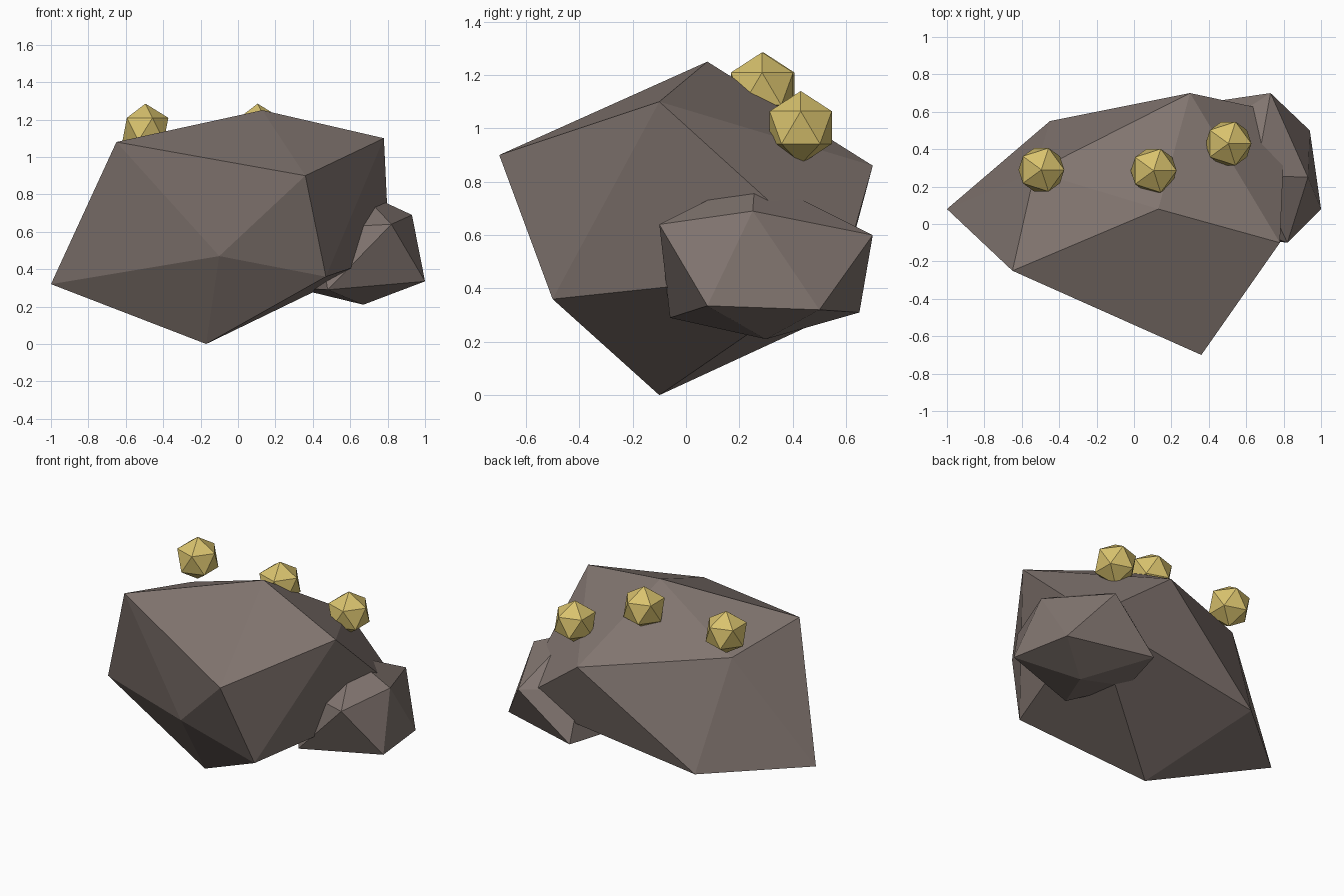
import bpy, bmesh

cube = bpy.data.objects.get("Cube")
if cube:
    bpy.data.objects.remove(cube)


def material(name, colour):
    mat = bpy.data.materials.new(name)
    mat.use_nodes = True
    rgba = (*colour, 1.0)
    mat.diffuse_color = rgba
    mat.node_tree.nodes["Principled BSDF"].inputs["Base Color"].default_value = rgba
    return mat


def finish(name, bm, mat):
    bmesh.ops.recalc_face_normals(bm, faces=bm.faces)
    mesh = bpy.data.meshes.new(name)
    bm.to_mesh(mesh)
    bm.free()
    mesh.materials.append(mat)
    obj = bpy.data.objects.new(name, mesh)
    bpy.context.collection.objects.link(obj)
    return obj


def boulder(name, bottom, lower, upper, top, mat):
    """Twenty-sided rock: two poles joined through two staggered rings of five."""
    bm = bmesh.new()
    b, t = bm.verts.new(bottom), bm.verts.new(top)
    low = [bm.verts.new(p) for p in lower]
    up = [bm.verts.new(p) for p in upper]
    for i in range(5):
        j = (i + 1) % 5
        for face in ((b, low[i], low[j]), (low[i], low[j], up[i]),
                     (up[i], low[j], up[j]), (t, up[i], up[j])):
            bm.faces.new(face)
    return finish(name, bm, mat)


stone = material("grey brown stone", (0.22, 0.177, 0.16))
gold = material("pale gold", (0.69, 0.54, 0.155))

# Main rock; rings run clockwise from the front right
boulder("large_rock", (-0.17, -0.10, 0.0),
        [(0.47, -0.50, 0.36), (-0.10, -0.45, 0.47), (-1.0, 0.08, 0.32),
         (-0.45, 0.55, 0.30), (0.81, 0.59, 0.475)],
        [(0.36, -0.70, 0.90), (-0.65, -0.25, 1.08), (-0.53, 0.28, 0.985),
         (0.30, 0.70, 0.86), (0.78, -0.10, 1.10)],
        (0.13, 0.08, 1.25), stone)

# Smaller rock leaning into the side
boulder("small_rock", (0.67, 0.30, 0.21),
        [(1.0, 0.08, 0.335), (0.48, -0.06, 0.29), (0.30, 0.30, 0.30),
         (0.39, 0.65, 0.31), (0.94, 0.50, 0.32)],
        [(0.82, -0.10, 0.64), (0.42, 0.05, 0.62), (0.42, 0.50, 0.60),
         (0.73, 0.70, 0.60), (0.93, 0.25, 0.69)],
        (0.65, 0.26, 0.82), stone)

# Gold nuggets resting on the back slope
for side, centre in (("right", (-0.495, 0.29, 1.148)),
                     ("middle", (0.105, 0.285, 1.148)),
                     ("left", (0.505, 0.43, 1.003))):
    bm = bmesh.new()
    bmesh.ops.create_icosphere(bm, subdivisions=1, radius=0.137)
    finish("gold_nugget_" + side, bm, gold).location = centre
